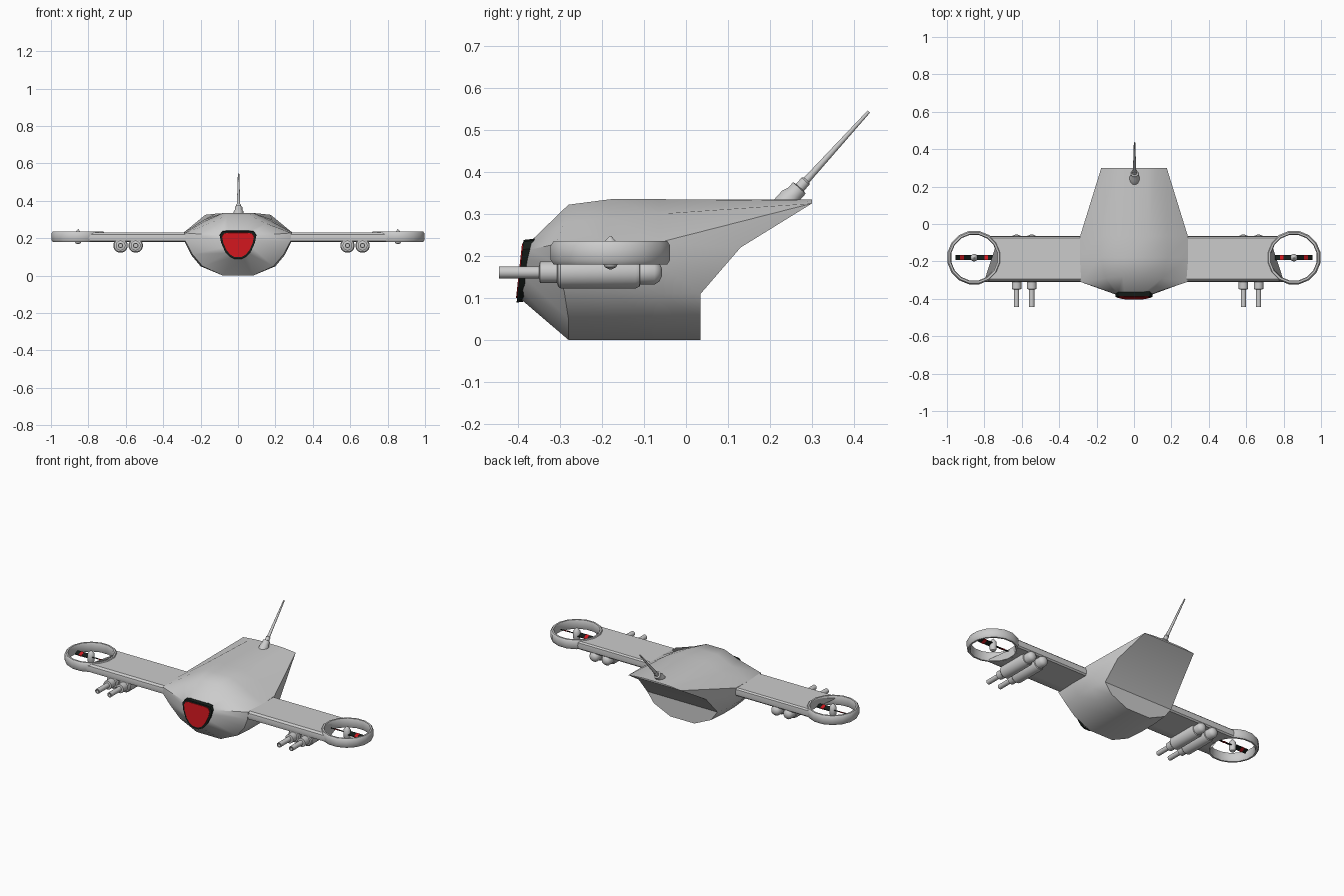
import bpy, bmesh, math
from mathutils import Vector, Matrix

if "Cube" in bpy.data.objects:
    bpy.data.objects.remove(bpy.data.objects["Cube"])


def material(name, rgb):
    m = bpy.data.materials.new(name)
    m.diffuse_color = (*rgb, 1)
    m.use_nodes = True
    m.node_tree.nodes["Principled BSDF"].inputs["Base Color"].default_value = m.diffuse_color
    return m


BLACK = material("black", (0.008, 0.012, 0.01))
RED = material("red", (0.6, 0.008, 0.012))


def make(name, verts, faces, mat=None, angle=35, mirror=False):
    me = bpy.data.meshes.new(name)
    me.from_pydata([tuple(v) for v in verts], [], faces)
    bm = bmesh.new()
    bm.from_mesh(me)
    bmesh.ops.remove_doubles(bm, verts=bm.verts, dist=1e-5)
    bmesh.ops.recalc_face_normals(bm, faces=bm.faces)
    bm.to_mesh(me)
    bm.free()
    ob = bpy.data.objects.new(name, me)
    bpy.context.collection.objects.link(ob)
    if mat:
        me.materials.append(mat)
    bpy.ops.object.select_all(action='DESELECT')
    ob.select_set(True)
    bpy.context.view_layer.objects.active = ob
    bpy.ops.object.shade_smooth_by_angle(angle=math.radians(angle))
    if mirror:
        mod = ob.modifiers.new("mirror", 'MIRROR')
        mod.mirror_object = centre
    return ob


def bridge(rings, closed=False):
    """Quads between successive closed rings of equal length."""
    n, k = len(rings[0]), len(rings)
    verts = [v for r in rings for v in r]
    faces = [(a * n + i, a * n + (i + 1) % n, (a + 1) % k * n + (i + 1) % n, (a + 1) % k * n + i)
             for a in range(k if closed else k - 1) for i in range(n)]
    return verts, faces


def lathe(name, profile, loc, direction=(0, 0, 1), segs=16, closed=False, **kw):
    """Turn (radius, height) points about an axis."""
    mat4 = Matrix.Translation(loc) @ Vector(direction).to_track_quat('Z', 'Y').to_matrix().to_4x4()
    rings = [[mat4 @ Vector((r * math.cos(t), r * math.sin(t), h))
              for t in [2 * math.pi * (i + .5) / segs for i in range(segs)]] for r, h in profile]
    v, f = bridge(rings, closed)
    if not closed:
        f += [tuple(range(segs)), tuple(range(len(v) - segs, len(v)))]
    return make(name, v, f, **kw)


def prism(name, front, back, **kw):
    v, f = bridge([front, back])
    n = len(front)
    return make(name, v, f + [tuple(range(n)), tuple(range(n, 2 * n))], **kw)


centre = bpy.data.objects.new("mirror_centre", None)
centre.hide_render = True
bpy.context.collection.objects.link(centre)

# Fuselage: half sections from top to bottom, nose to slanted tail
sections = [
    [(.05, -.37, .235), (.085, -.37, .23), (.1, -.372, .215), (.095, -.378, .19),
     (.075, -.385, .15), (.055, -.392, .12), (.025, -.397, .1)],
    [(.06, -.28, .322), (.15, -.29, .28), (.285, -.31, .228), (.28, -.31, .182),
     (.245, -.29, .115), (.19, -.28, .05), (.08, -.28, .0)],
    [(.08, -.18, .335), (.18, -.18, .29), (.29, -.18, .23), (.285, -.18, .18),
     (.25, -.18, .11), (.2, -.18, .05), (.08, -.18, 0)],
    [(.08, -.065, .335), (.18, -.065, .3), (.288, -.065, .232), (.283, -.065, .18),
     (.25, -.065, .11), (.2, -.065, .05), (.08, -.065, 0)],
    [(.07, .3, .334), (.12, .3, .331), (.175, .3, .325), (.225, .13, .22),
     (.235, .035, .11), (.19, .035, .05), (.08, .035, 0)],
]
rings = [s + [(-x, y, z) for x, y, z in reversed(s)] for s in sections]
v, f = bridge(rings)
n = len(rings[0])
for base in (0, 4 * n):
    f += [(base + i, base + i + 1, base + n - 2 - i, base + n - 1 - i) for i in range(n // 2 - 1)]
make("fuselage", v, f, angle=40)

# Nose window: tilted black frame and red pane
outline = [(.06, .238), (.085, .234), (.098, .215), (.09, .175), (.07, .13), (.045, .102), (.02, .089)]
outline += [(-x, z) for x, z in reversed(outline)]


def window(name, scale, y0, depth, mat):
    pts = [(x * scale, .168 + (z - .168) * scale) for x, z in outline]
    front = [(x, y0 + (z - .085) * .11, z) for x, z in pts]
    prism(name, front, [(x, y + depth, z + .003) for x, y, z in front], mat=mat, angle=30)


window("window_frame", 1.0, -.404, .026, BLACK)
window("window_pane", .87, -.4065, .02, RED)

# Wings with rounded edges, ends scooped out to meet the fan ducts
FX, FY = .855, -.18
ys = [-.295, -.25, -.215, -.18, -.145, -.11, -.075]
profile = [(-.31, .2), (-.306, .22)] + [(y, .23) for y in ys] + [(-.067, .222), (-.065, .205), (-.067, .188)]
profile += [(y, .18) for y in reversed(ys)] + [(-.306, .185)]
root = [(.2, y, z) for y, z in profile]
tip = [(FX - math.sqrt(max(.137 ** 2 - (y - FY) ** 2, 0)), y, z) for y, z in profile]
prism("wing", root, tip, mirror=True)

# Fan ducts, hubs and blades
duct = [(.124, .188), (.128, .18), (.138, .18), (.145, .19), (.145, .225), (.138, .235), (.128, .235), (.124, .225)]
lathe("fan_duct", duct, (FX, FY, 0), closed=True, mirror=True)
lathe("fan_hub", [(.003, .168), (.014, .173), (.02, .185), (.02, .225), (.012, .237), (.001, .248)],
      (FX, FY, 0), segs=12, mirror=True)


def blade(name, r0, r1, w, t, mat):
    for s in (1, -1):
        ends = [[(FX + s * r, FY + s * a * w, .208 + a * .006 + b * t)
                 for a, b in ((-1, -1), (1, -1), (1, 1), (-1, 1))] for r in (r0, r1)]
        prism(name, *ends, mat=mat, mirror=True)


blade("fan_blade", .015, .1, .013, .002, BLACK)
blade("fan_blade_band", .055, .075, .0135, .0026, RED)

# Paired guns under each wing
gun = [(.009, .03), (.009, 0), (.0145, 0), (.0145, .095), (.026, .097), (.026, .138), (.034, .14),
       (.039, .146), (.039, .325), (.035, .334), (.03, .336), (.03, .37), (.022, .382), (.008, .388)]
for x in (-.628, -.547, .585, .666):
    lathe("gun", gun, (x, -.445, .161), (0, 1, 0))

# Raked antenna on the tail
rake = Vector((0, .2, .22)).normalized()
lathe("antenna", [(.027, -.02), (.027, .008), (.021, .022), (.021, .04), (.013, .042), (.013, .062),
                  (.009, .066), (.004, .286)], Vector((0.003, .243, .332)), rake, segs=12)
